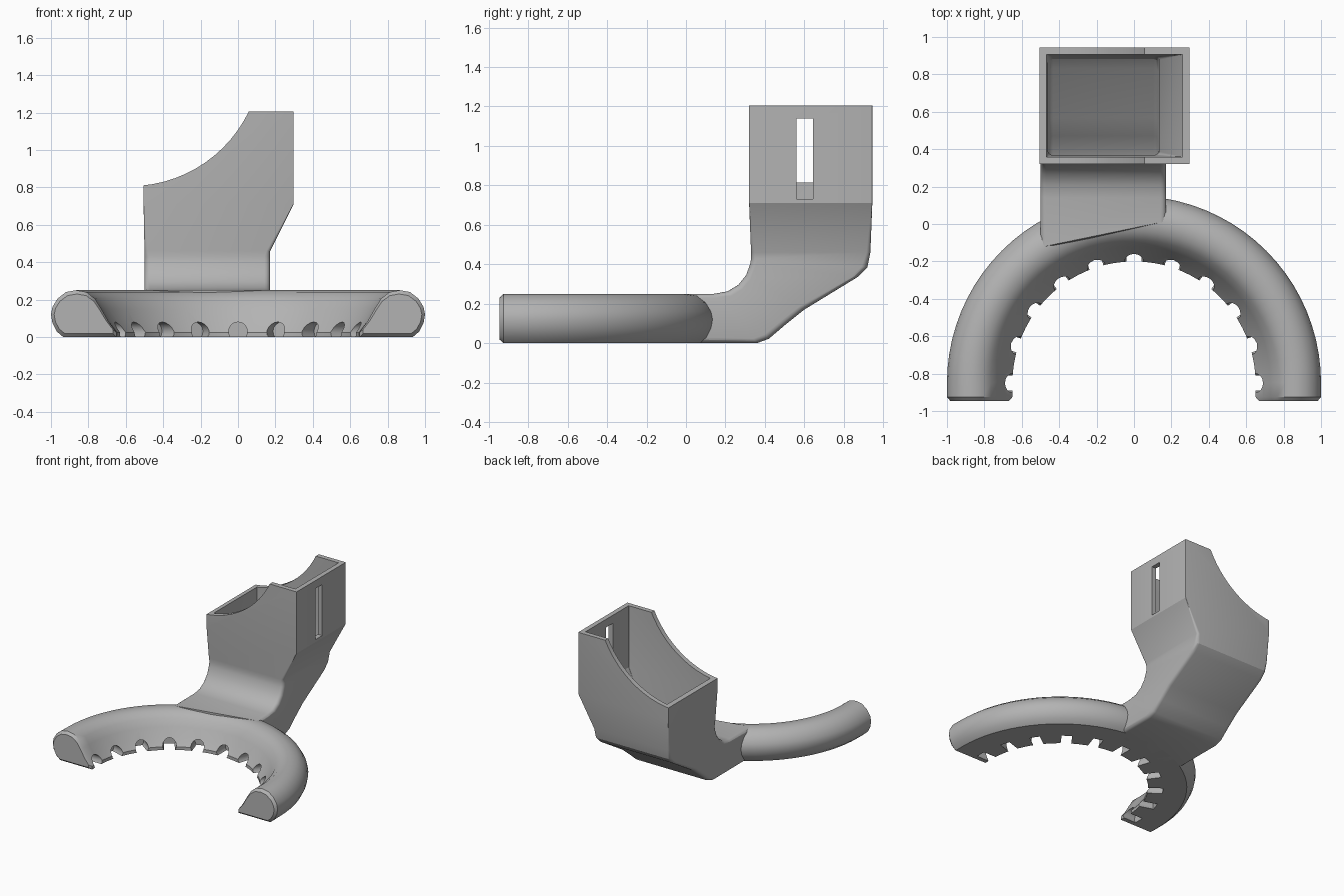
import bpy, bmesh, math
from mathutils import Vector, Matrix

if "Cube" in bpy.data.objects:
    bpy.data.objects.remove(bpy.data.objects["Cube"])

grey = bpy.data.materials.new("plain grey")
grey.diffuse_color = (0.45, 0.45, 0.45, 1)
grey.use_nodes = True
grey.node_tree.nodes["Principled BSDF"].inputs["Base Color"].default_value = grey.diffuse_color


def make(name, rings):
    """Skin a list of equal-length point rings into a closed solid."""
    bm = bmesh.new()
    vs = [[bm.verts.new(p) for p in r] for r in rings]
    n = len(rings[0])
    for a, b in zip(vs, vs[1:]):
        for i in range(n):
            j = (i + 1) % n
            bm.faces.new((a[i], a[j], b[j], b[i]))
    bm.faces.new(vs[0][::-1])
    bm.faces.new(vs[-1])
    bmesh.ops.recalc_face_normals(bm, faces=bm.faces)
    me = bpy.data.meshes.new(name)
    bm.to_mesh(me)
    bm.free()
    ob = bpy.data.objects.new(name, me)
    bpy.context.collection.objects.link(ob)
    me.materials.append(grey)
    return ob


def cut(ob, cutter):
    m = ob.modifiers.new("cut", "BOOLEAN")
    m.operation, m.solver, m.object = "DIFFERENCE", "EXACT", cutter
    bpy.context.view_layer.objects.active = ob
    bpy.ops.object.modifier_apply(modifier=m.name)
    bpy.data.objects.remove(cutter)


def circle(cx, cz, r, n):
    return [(cx + r * math.cos(2 * math.pi * i / n), cz + r * math.sin(2 * math.pi * i / n)) for i in range(n)]


def smooth(ob, angle):
    bpy.ops.object.select_all(action="DESELECT")
    ob.select_set(True)
    bpy.context.view_layer.objects.active = ob
    bpy.ops.object.shade_smooth_by_angle(angle=math.radians(angle))


# Horseshoe duct: D-shaped section (radius, z) swept round a half circle
CY = -0.85
section = [(0.65, 0.0), (0.65, 0.025), (0.69, 0.08), (0.73, 0.15), (0.765, 0.205), (0.81, 0.24),
           (0.865, 0.25), (0.92, 0.24), (0.965, 0.205), (0.992, 0.16), (1.0, 0.12),
           (0.992, 0.075), (0.97, 0.03), (0.935, 0.0)]
small = [(0.83 + (r - 0.83) * 0.9, 0.115 + (z - 0.115) * 0.85) for r, z in section]


def straight(sec, side, y):
    return [(side * r, y, z) for r, z in sec]


rings = [straight(small, 1, -0.945), straight(section, 1, -0.925)]
for i in range(41):
    a = math.pi * i / 40
    rings.append([(r * math.cos(a), CY + r * math.sin(a), z) for r, z in section])
rings += [straight(section, -1, -0.925), straight(small, -1, -0.945)]
duct = make("horseshoe_duct", rings)

# Arched air notches along the lower inner edge
for k in range(11):
    a = math.radians(18 * k)
    d, t = Vector((math.cos(a), math.sin(a), 0)), Vector((-math.sin(a), math.cos(a), 0))
    c = Vector((0, CY, 0))
    prof = circle(0, 0.03, 0.05, 16)
    cut(duct, make("notch_cutter", [[c + d * r + t * u + Vector((0, 0, z)) for u, z in prof]
                                    for r in (0.55, 0.76)]))
smooth(duct, 35)

# Neck and hopper: rounded rectangles between front (y,z) and back (y,z) points
stations = [((0, 0.25), (0, 0.0)), ((0.14, 0.25), (0.36, 0.0)), ((0.21, 0.262), (0.42, 0.022)),
            ((0.265, 0.295), (0.50, 0.09)), ((0.305, 0.345), (0.60, 0.17)),
            ((0.325, 0.40), (0.87, 0.335)), ((0.33, 0.43), (0.92, 0.385)),
            ((0.33, 0.46), (0.935, 0.46)), ((0.32, 0.71), (0.945, 0.71)), ((0.32, 1.205), (0.945, 1.205))]
radii = [0.03] * 7 + [0.02, 0.002, 0.002]


def tube_ring(k, wall=0.0, lift=0.0):
    f, b = Vector(stations[k][0]), Vector(stations[k][1])
    d = (b - f).normalized()
    length = (b - f).length - 2 * wall
    f = f + d * wall
    x0 = (-0.505 if k > 7 else -0.5) + wall
    x1 = (0.297 if k > 7 else 0.172) - wall
    r = radii[k]
    pts = []
    corners = [(x1 - r, length - r, 0), (x0 + r, length - r, 90), (x0 + r, r, 180), (x1 - r, r, 270)]
    for cx, cv, start in corners:
        for s in range(5):
            a = math.radians(start + 22.5 * s)
            x, v = cx + r * math.cos(a), cv + r * math.sin(a)
            p = f + d * v
            y = p.x
            if k == 0:  # foot follows the crown of the horseshoe
                y = CY + math.sqrt(0.87 ** 2 - x * x)
            pts.append((x, y, p.y + lift))
    return pts


hopper = make("hopper_and_neck", [tube_ring(k) for k in range(len(stations))])
cavity = [tube_ring(k, 0.038) for k in range(1, len(stations))] + [tube_ring(9, 0.038, 0.2)]
cut(hopper, make("cavity_cutter", cavity))

# Curved scoop out of the top left
scoop = circle(-0.578, 1.5125, 0.706, 72)
cut(hopper, make("scoop_cutter", [[(x, y, z) for x, z in scoop] for y in (0.1, 1.2)]))

# Tall slot through the right wall
slot = [(0.56, 0.73), (0.645, 0.73), (0.645, 1.14), (0.56, 1.14)]
cut(hopper, make("slot_cutter", [[(x, y, z) for y, z in slot] for x in (0.1, 0.5)]))
smooth(hopper, 24)
